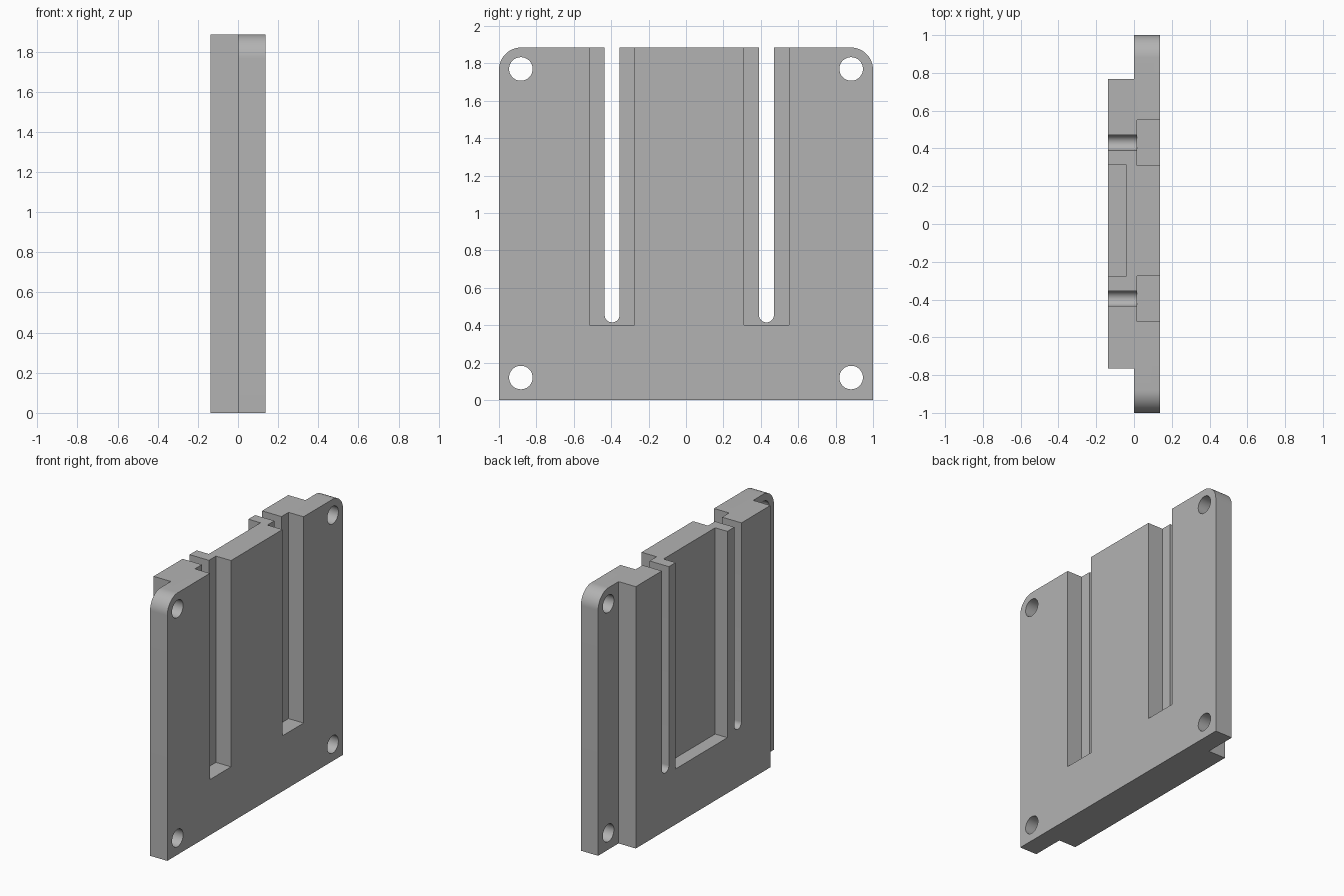
import bpy, bmesh, math

cube = bpy.data.objects.get("Cube")
if cube:
    bpy.data.objects.remove(cube, do_unlink=True)

BACK, FRONT = -0.137, 0.137   # plate thickness along x
STEP = 0.0                    # where the raised rear block begins
TOP = 1.885
OUT = 0.1                     # how far cutters overshoot

grey = bpy.data.materials.new("plain grey")
grey.use_nodes = True
colour = (0.45, 0.45, 0.45, 1)
grey.diffuse_color = colour
grey.node_tree.nodes["Principled BSDF"].inputs["Base Color"].default_value = colour


def arc(y, z, r, start, end, steps):
    """Points of an arc in the yz plane, angles in degrees."""
    angles = [math.radians(start + (end - start) * i / steps) for i in range(steps + 1)]
    return [(y + r * math.cos(a), z + r * math.sin(a)) for a in angles]


def prism(name, outline, x0, x1):
    """Extrude a yz outline from x0 to x1."""
    bm = bmesh.new()
    face = bm.faces.new([bm.verts.new((x0, y, z)) for y, z in outline])
    made = bmesh.ops.extrude_face_region(bm, geom=[face])["geom"]
    verts = [v for v in made if isinstance(v, bmesh.types.BMVert)]
    bmesh.ops.translate(bm, verts=verts, vec=(x1 - x0, 0, 0))
    bmesh.ops.recalc_face_normals(bm, faces=bm.faces)
    mesh = bpy.data.meshes.new(name)
    bm.to_mesh(mesh)
    bm.free()
    mesh.materials.append(grey)
    obj = bpy.data.objects.new(name, mesh)
    bpy.context.collection.objects.link(obj)
    return obj


def box(name, y0, y1, z0, z1, x0, x1):
    return prism(name, [(y0, z0), (y1, z0), (y1, z1), (y0, z1)], x0, x1)


# Body with rounded top corners
r = 0.12
body = prism("slotted_plate",
             [(-1, 0), (1, 0)] + arc(1 - r, TOP - r, r, 0, 90, 16)
             + arc(r - 1, TOP - r, r, 90, 180, 16), BACK, FRONT)

cutters = []
# Rebates that leave the raised rear block
cutters.append(box("rebate_left", 0.767, 1 + OUT, -OUT, TOP + OUT, BACK - OUT, STEP))
cutters.append(box("rebate_right", -1 - OUT, -0.764, -OUT, TOP + OUT, BACK - OUT, STEP))

# Wide channels and the narrow round-ended slots inside them
for y in (-0.395, 0.43):
    cutters.append(box("channel", y - 0.12, y + 0.12, 0.4, TOP + OUT, 0.017, FRONT + OUT))
    w = 0.04
    cutters.append(prism("slot", arc(y, 0.455, w, 180, 360, 20)
                         + [(y + w, TOP + OUT), (y - w, TOP + OUT)],
                         BACK - OUT, FRONT + OUT))

# Shallow rear recess, open at the top
cutters.append(box("recess", -0.275, 0.313, 0.4, TOP + OUT, BACK - OUT, -0.04))

# Corner screw holes
for y in (-0.883, 0.883):
    for z in (0.12, 1.77):
        cutters.append(prism("screw_hole", arc(y, z, 0.063, 0, 350, 35),
                             BACK - OUT, FRONT + OUT))

for cutter in cutters:
    cutter.hide_render = True
    mod = body.modifiers.new(cutter.name, "BOOLEAN")
    mod.operation = "DIFFERENCE"
    mod.solver = "EXACT"
    mod.object = cutter

# Bake the cuts and discard the cutters
graph = bpy.context.evaluated_depsgraph_get()
result = bpy.data.meshes.new_from_object(body.evaluated_get(graph))
body.modifiers.clear()
body.data = result
for cutter in cutters:
    bpy.data.objects.remove(cutter, do_unlink=True)

bpy.ops.object.select_all(action="DESELECT")
body.select_set(True)
bpy.context.view_layer.objects.active = body
bpy.ops.object.shade_smooth_by_angle(angle=math.radians(30))
